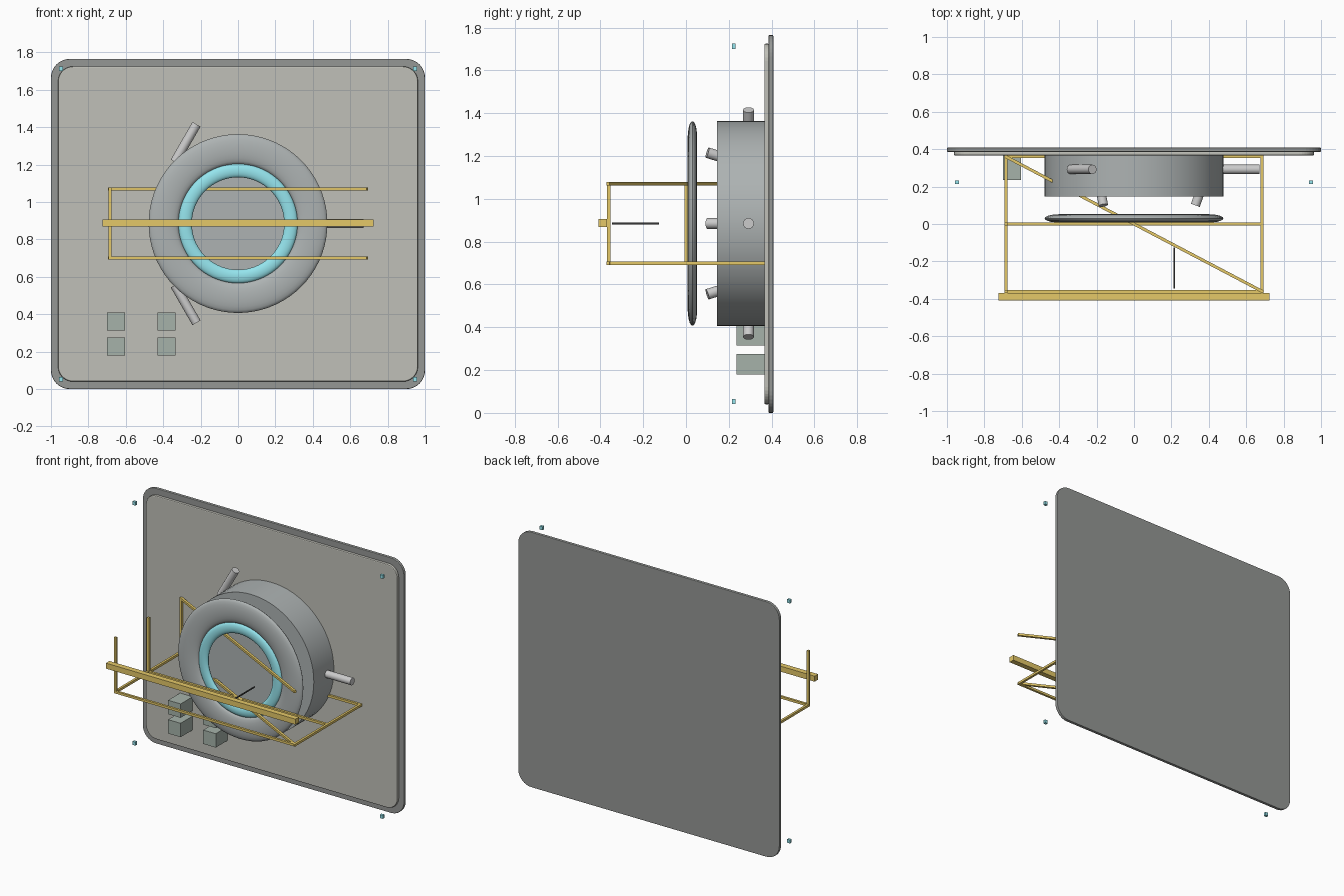
import bpy, bmesh, math
from mathutils import Vector

if "Cube" in bpy.data.objects:
    bpy.data.objects.remove(bpy.data.objects["Cube"])

def mat(name, r, g, b):
    m = bpy.data.materials.new(name)
    m.diffuse_color = (r, g, b, 1)
    m.use_nodes = True
    m.node_tree.nodes["Principled BSDF"].inputs["Base Color"].default_value = m.diffuse_color
    return m

DARK = mat("dark_grey", 0.30, 0.31, 0.30)
PANEL = mat("warm_grey", 0.53, 0.53, 0.48)
STEEL = mat("steel", 0.42, 0.45, 0.45)
LIGHT = mat("light_steel", 0.75, 0.75, 0.75)
GOLD = mat("gold", 0.78, 0.58, 0.14)
CYAN = mat("cyan", 0.30, 0.78, 0.85)
GREEN = mat("green_grey", 0.38, 0.45, 0.40)
BLACK = mat("black", 0.04, 0.04, 0.04)
CZ = 0.885  # height of the ring centre

def finish(name, m, smooth=False):
    ob = bpy.context.object
    ob.name = name
    ob.data.materials.append(m)
    if smooth:
        bpy.ops.object.transform_apply(location=False, rotation=True, scale=True)
        bpy.ops.object.shade_smooth_by_angle(angle=math.radians(35))
    return ob

def box(name, centre, size, m):
    bpy.ops.mesh.primitive_cube_add(size=1, location=centre)
    bpy.context.object.scale = size
    return finish(name, m)

def cyl(name, centre, direction, length, r, m, sides=24):
    bpy.ops.mesh.primitive_cylinder_add(vertices=sides, radius=r, depth=length, location=centre)
    bpy.context.object.rotation_euler = Vector(direction).to_track_quat('Z', 'Y').to_euler()
    return finish(name, m, True)

def bar(name, a, b, w, m=GOLD):
    a, b = Vector(a), Vector(b)
    ob = box(name, (a + b) / 2, (w, w, (b - a).length + w), m)
    ob.rotation_euler = (b - a).to_track_quat('Z', 'Y').to_euler()

def torus(name, y, major, minor, squash, m):
    bpy.ops.mesh.primitive_torus_add(major_radius=major, minor_radius=minor, major_segments=72,
                                     minor_segments=20, location=(0, y, CZ),
                                     rotation=(math.pi / 2, 0, 0))
    bpy.context.object.scale = (1, 1, squash)
    finish(name, m, True)

def plate(name, hx, z0, z1, y0, y1, r, bevel, m):
    # rounded rectangle extruded along y
    bm = bmesh.new()
    vs = []
    for cx, cz, a0 in ((hx - r, z1 - r, 0), (r - hx, z1 - r, 90), (r - hx, z0 + r, 180), (hx - r, z0 + r, 270)):
        for i in range(9):
            a = math.radians(a0 + i * 90 / 8)
            vs.append(bm.verts.new((cx + r * math.cos(a), y0, cz + r * math.sin(a))))
    f = bm.faces.new(vs)
    top = bmesh.ops.extrude_face_region(bm, geom=[f])["geom"]
    bmesh.ops.translate(bm, vec=(0, y1 - y0, 0), verts=[g for g in top if isinstance(g, bmesh.types.BMVert)])
    bmesh.ops.recalc_face_normals(bm, faces=bm.faces[:])
    me = bpy.data.meshes.new(name)
    bm.to_mesh(me)
    bm.free()
    ob = bpy.data.objects.new(name, me)
    bpy.context.collection.objects.link(ob)
    me.materials.append(m)
    mod = ob.modifiers.new("bevel", 'BEVEL')
    mod.width, mod.segments, mod.limit_method = bevel, 2, 'ANGLE'

# wall panel
plate("back_plate", 1.0, 0.0, 1.765, 0.386, 0.408, 0.10, 0.004, DARK)
plate("front_plate", 0.962, 0.04, 1.725, 0.366, 0.388, 0.08, 0.006, PANEL)

# drum and the ring floating in front of it
cyl("drum", (0, 0.257, CZ), (0, 1, 0), 0.222, 0.478, STEEL, 72)
torus("outer_ring", 0.03, 0.398, 0.08, 0.28, STEEL)
torus("glow_ring", 0.03, 0.283, 0.036, 0.5, CYAN)

# side pipes and slanted struts, three around the drum
cyl("side_pipe", (0.555, 0.292, CZ), (1, 0, 0), 0.232, 0.025, LIGHT)
for s in (1, -1):
    cyl("slanted_pipe", (-0.28, 0.292, CZ + s * 0.43), (0.5, 0, s * 0.866), 0.232, 0.025, LIGHT)
for k in range(3):
    a = k * 2 * math.pi / 3
    c, s = math.cos(a), math.sin(a)
    cyl("ring_strut", (0.355 * c, 0.175, CZ + 0.355 * s), (-0.36 * c, -1, 0.36 * s), 0.16, 0.025, LIGHT)

# gold frame: lower rails, left posts, two diagonals
X, Y, LO, HI, W = 0.685, 0.36, 0.70, 1.07, 0.016
for y in (-Y, 0, Y):
    bar("cross_rail", (-X, y, LO), (X, y, LO), W)
    bar("left_post", (-X, y, LO), (-X, y, HI), W)
for x in (-X, X):
    bar("side_rail", (x, -Y, LO), (x, Y, LO), W)
for z in (LO, HI):
    bar("diagonal_rail", (X, -Y, z), (-X, Y, z), W)
box("front_beam", (0, -0.389, 0.887), (1.45, 0.038, 0.038), GOLD)

# thin needle pointing at the ring
cyl("needle", (0.215, -0.236, CZ), (0, 1, 0), 0.22, 0.005, BLACK, 12)

# control blocks
for x in (-0.652, -0.383):
    for z in (0.228, 0.362):
        box("control_block", (x, 0.303, z), (0.096, 0.135, 0.096), GREEN)

# corner markers
for x in (-0.947, 0.947):
    for z in (0.053, 1.713):
        box("corner_marker", (x, 0.223, z), (0.022, 0.018, 0.024), CYAN)
